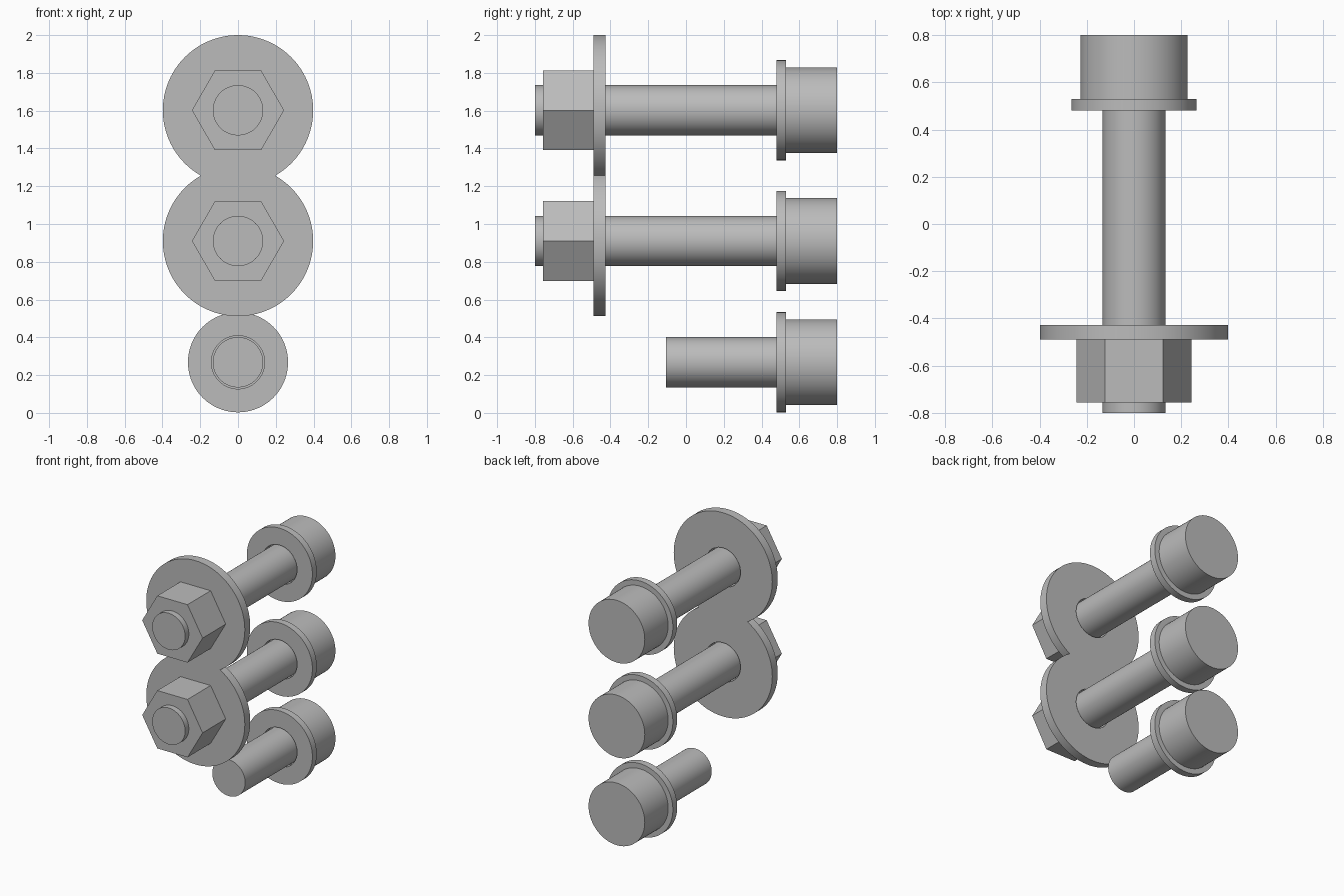
import bpy, bmesh, math
from mathutils import Matrix

cube = bpy.data.objects.get("Cube")
if cube:
    bpy.data.objects.remove(cube, do_unlink=True)

steel = bpy.data.materials.new("steel_grey")
steel.use_nodes = True
steel.diffuse_color = (0.5, 0.5, 0.5, 1)
steel.node_tree.nodes["Principled BSDF"].inputs["Base Color"].default_value = (0.5, 0.5, 0.5, 1)

SEGMENTS = 96
SHAFT_R, BORE_R = 0.133, 0.141
HEAD_R, HEAD_Y = 0.227, 0.53
PLATE_R, PLATE_Y = 0.398, (-0.49, -0.427)
HIGH, MIDDLE, LOW = 1.602, 0.91, 0.268


def finish(name, bm, smooth=True):
    """Store the mesh as a named steel part."""
    bmesh.ops.recalc_face_normals(bm, faces=bm.faces)
    mesh = bpy.data.meshes.new(name)
    bm.to_mesh(mesh)
    bm.free()
    mesh.materials.append(steel)
    part = bpy.data.objects.new(name, mesh)
    bpy.context.collection.objects.link(part)
    if smooth:
        bpy.ops.object.select_all(action="DESELECT")
        part.select_set(True)
        bpy.context.view_layer.objects.active = part
        bpy.ops.object.shade_smooth_by_angle(angle=math.radians(30))


def rod(name, z, radius, y0, y1, sides=SEGMENTS):
    """Solid prism or cylinder lying along y."""
    bm = bmesh.new()
    place = Matrix.Translation((0, (y0 + y1) / 2, z)) @ Matrix.Rotation(math.pi / 2, 4, "X")
    if sides == 6:  # corners point sideways
        place = place @ Matrix.Rotation(math.pi / 2, 4, "Z")
    bmesh.ops.create_cone(bm, cap_ends=True, segments=sides, radius1=radius,
                          radius2=radius, depth=y1 - y0, matrix=place)
    finish(name, bm, smooth=sides > 6)


def washer(name, z, radius, y0, y1, cut_z=None):
    """Flat ring around y; it can be trimmed where it meets its neighbour."""
    bm = bmesh.new()
    corners = [(BORE_R, y0), (radius, y0), (radius, y1), (BORE_R, y1)]
    loop = [bm.verts.new((r, y, z)) for r, y in corners]
    edges = [bm.edges.new((loop[i], loop[(i + 1) % 4])) for i in range(4)]
    bmesh.ops.spin(bm, geom=loop + edges, cent=(0, 0, z), axis=(0, 1, 0),
                   angle=math.tau, steps=SEGMENTS, use_merge=True)
    bmesh.ops.remove_doubles(bm, verts=bm.verts, dist=0.0001)
    if cut_z is not None:
        bmesh.ops.bisect_plane(bm, geom=bm.verts[:] + bm.edges[:] + bm.faces[:],
                               plane_co=(0, 0, cut_z), clear_outer=True,
                               plane_no=(0, 0, 1 if cut_z > z else -1))
    finish(name, bm)


# Three bolts, each with a round head and a small washer under it
for label, z, tip in (("upper", HIGH, -0.8), ("middle", MIDDLE, -0.8), ("lower", LOW, -0.107)):
    rod(label + "_bolt_shaft", z, SHAFT_R, tip, HEAD_Y)
    rod(label + "_bolt_head", z, HEAD_R, HEAD_Y, 0.8)
    washer(label + "_head_washer", z, 0.265, 0.48, HEAD_Y)

# Wide washers joined in one plane, and hex nuts on the two long bolts
for label, z in (("upper", HIGH), ("middle", MIDDLE)):
    washer(label + "_wide_washer", z, PLATE_R, *PLATE_Y, cut_z=(HIGH + MIDDLE) / 2)
    rod(label + "_hex_nut", z, 0.244, -0.757, PLATE_Y[0], sides=6)
